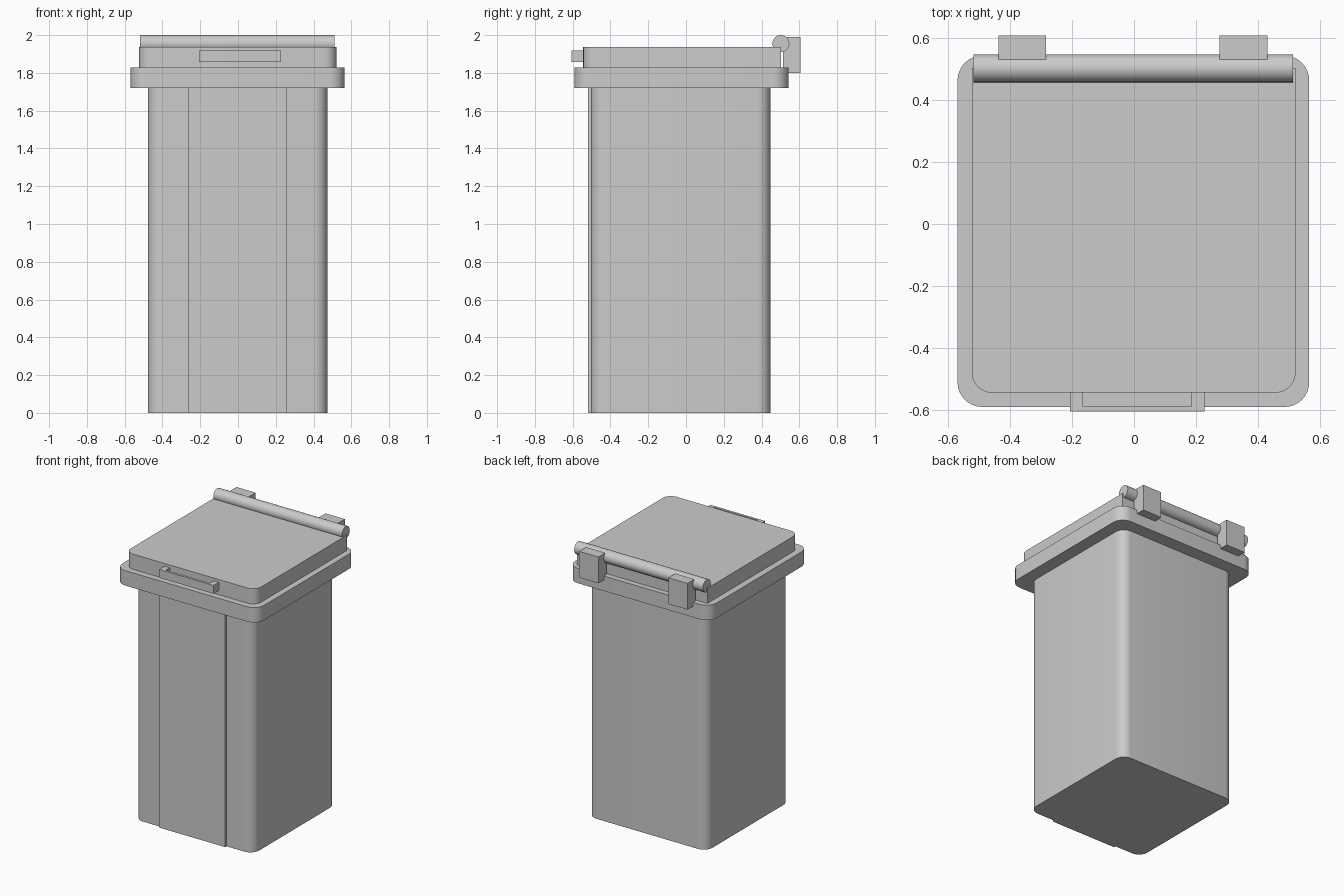
import bpy, bmesh, math

if "Cube" in bpy.data.objects:
    bpy.data.objects.remove(bpy.data.objects["Cube"])


def finish(name, bm):
    bmesh.ops.recalc_face_normals(bm, faces=bm.faces)
    mesh = bpy.data.meshes.new(name)
    bm.to_mesh(mesh)
    bm.free()
    obj = bpy.data.objects.new(name, mesh)
    bpy.context.collection.objects.link(obj)
    bpy.ops.object.select_all(action='DESELECT')
    obj.select_set(True)
    bpy.context.view_layer.objects.active = obj
    bpy.ops.object.shade_smooth_by_angle(angle=math.radians(35))
    return obj


def prism(name, pts, z0, z1):
    bm = bmesh.new()
    base = bm.faces.new([bm.verts.new((x, y, z0)) for x, y in pts])
    top = bmesh.ops.extrude_face_region(bm, geom=[base], use_keep_orig=True)
    verts = [v for v in top['geom'] if isinstance(v, bmesh.types.BMVert)]
    bmesh.ops.translate(bm, verts=verts, vec=(0, 0, z1 - z0))
    return finish(name, bm)


def rounded(x0, x1, y0, y1, front, back, n=8):
    # Rounded rectangle with separate front and back corner radii
    pts = []
    for cx, cy, r, start in ((x1, y1, back, 0), (x0, y1, back, 90),
                             (x0, y0, front, 180), (x1, y0, front, 270)):
        if r == 0:
            pts.append((cx, cy))
            continue
        ox = cx - r if cx == x1 else cx + r
        oy = cy - r if cy == y1 else cy + r
        for i in range(n + 1):
            a = math.radians(start + 90 * i / n)
            pts.append((ox + r * math.cos(a), oy + r * math.sin(a)))
    return pts


def box(name, x0, x1, y0, y1, z0, z1):
    return prism(name, [(x0, y0), (x1, y0), (x1, y1), (x0, y1)], z0, z1)


# Main bin body with raised front panel
prism("body", rounded(-0.477, 0.473, -0.503, 0.447, 0.07, 0.07), 0, 1.73)
box("front_panel", -0.264, 0.26, -0.518, -0.48, 0, 1.73)

# Rim collar and lid (lid has square corners at the hinge side)
prism("rim", rounded(-0.569, 0.565, -0.59, 0.543, 0.08, 0.08), 1.72, 1.828)
prism("lid", rounded(-0.523, 0.521, -0.544, 0.503, 0.065, 0), 1.82, 1.938)

# U-shaped pull handle on the lid front
hx0, hx1, hy = -0.207, 0.227, -0.605
prism("lid_handle", [(hx0, -0.53), (hx0, hy), (hx1, hy), (hx1, -0.53),
                     (hx1 - 0.042, -0.53), (hx1 - 0.042, hy + 0.017),
                     (hx0 + 0.042, hy + 0.017), (hx0 + 0.042, -0.53)], 1.858, 1.918)

# Hinge rod
bpy.ops.mesh.primitive_cylinder_add(vertices=32, radius=0.045, depth=1.03,
                                    location=(-0.003, 0.502, 1.955),
                                    rotation=(0, math.pi / 2, 0))
rod = bpy.context.object
rod.name = "hinge_rod"
bpy.ops.object.shade_smooth_by_angle(angle=math.radians(35))

# Pair of hinge brackets
for side, cx in (("left", -0.36), ("right", 0.353)):
    box("hinge_bracket_" + side, cx - 0.077, cx + 0.077, 0.514, 0.607, 1.80, 1.99)
